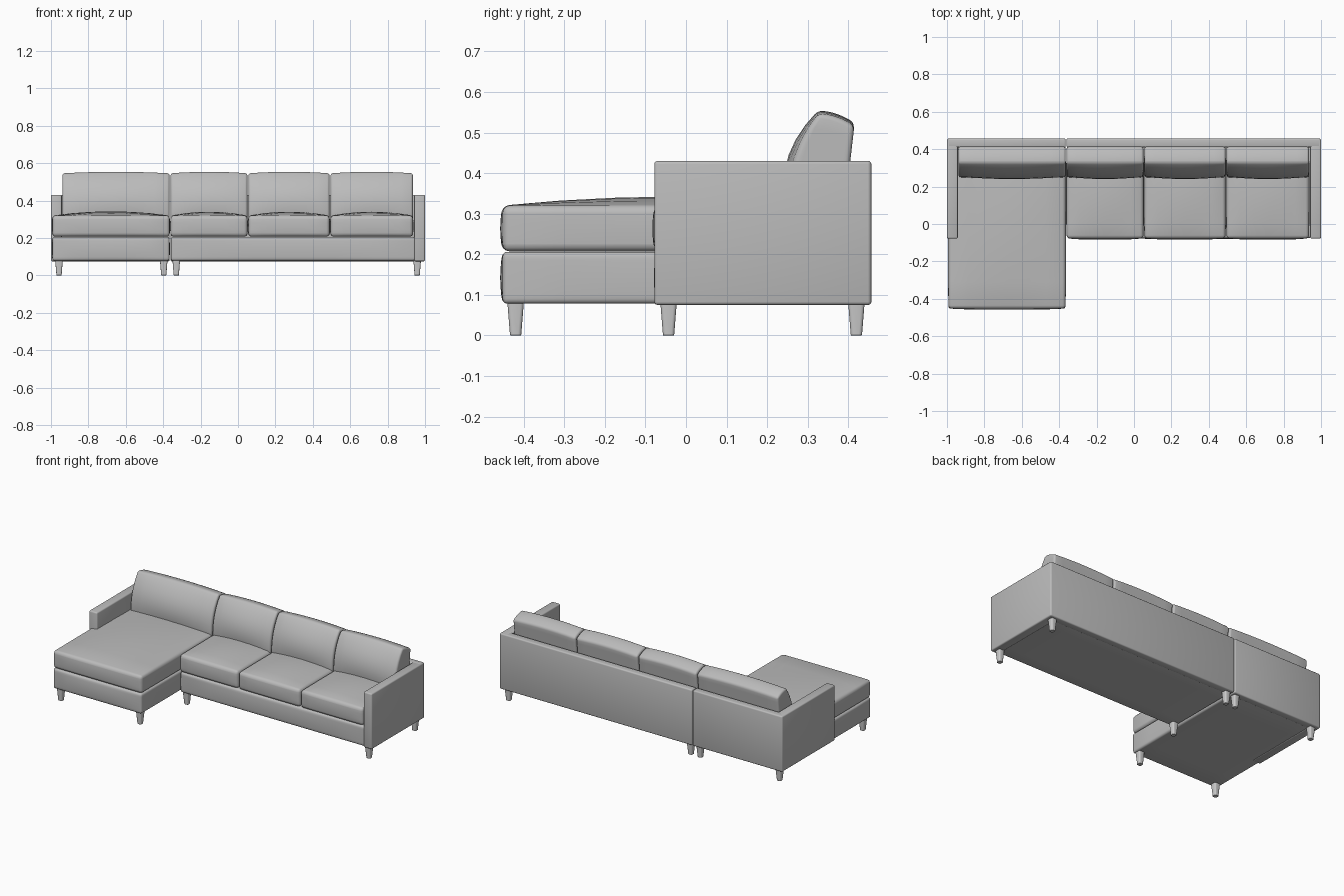
import bpy
import bmesh
from math import radians, pi
from mathutils import Matrix

if "Cube" in bpy.data.objects:
    bpy.data.objects.remove(bpy.data.objects["Cube"], do_unlink=True)


def make_material(name, value):
    mat = bpy.data.materials.new(name)
    mat.use_nodes = True
    colour = (value, value, value, 1)
    mat.diffuse_color = colour
    mat.node_tree.nodes["Principled BSDF"].inputs["Base Color"].default_value = colour
    return mat


FABRIC = make_material("grey fabric", 0.5)
LEG = make_material("pale grey legs", 0.6)


def finish(name, bm, mat, bevel, segments=3):
    """Turn a bmesh into a smooth object with rounded edges."""
    mesh = bpy.data.meshes.new(name)
    bm.to_mesh(mesh)
    bm.free()
    mesh.materials.append(mat)
    obj = bpy.data.objects.new(name, mesh)
    bpy.context.collection.objects.link(obj)
    bpy.ops.object.select_all(action="DESELECT")
    bpy.context.view_layer.objects.active = obj
    obj.select_set(True)
    mod = obj.modifiers.new("soft edges", "BEVEL")
    mod.width = bevel
    mod.segments = segments
    mod.limit_method = "ANGLE"
    mod.angle_limit = radians(40)
    bpy.ops.object.modifier_apply(modifier=mod.name)
    bpy.ops.object.shade_smooth_by_angle(angle=radians(40))
    return obj


def block(name, xs, ys, zs, bevel=0.008, cuts=0, crown=0, bulge=0, shape=None):
    """Box between limits, optionally with a domed top and bulging sides."""
    bm = bmesh.new()
    bmesh.ops.create_cube(bm, size=2)
    if cuts:
        bmesh.ops.subdivide_edges(bm, edges=bm.edges[:], cuts=cuts, use_grid_fill=True)
    for v in bm.verts:
        u, s, w = v.co
        x, y, z = (lo + (hi - lo) * (c + 1) / 2
                   for c, (lo, hi) in zip((u, s, w), (xs, ys, zs)))
        if shape:
            y, z = shape(u, s, w, z)
        else:
            y += bulge * s * (1 - u ** 4) * (1 - w * w)
            x += bulge * u * (1 - s ** 4) * (1 - w * w) / 2
            z += crown * max(w, 0) * (1 - u * u) * (1 - s * s)
        v.co = x, y, z
    return finish(name, bm, FABRIC, bevel)


def leaning(u, s, w, z):
    """Back cushion profile: front sweeps backward, top slopes down to the rear."""
    h = (w + 1) / 2
    front = 0.25 + 0.075 * h ** 2.5 - 0.016 * (1 - u * u) * (1 - w * w)
    rear = 0.39 + 0.025 * h
    t = (s + 1) / 2
    dome = 0.008 * h * (1 - u * u)
    return front + (rear - front) * t, z - 0.03 * h * t * t + dome


# Frames: back panels, arms and bases
SPLIT = -0.363
BODY = (0.075, 0.43)
block("chaise_back", (-0.998, SPLIT - 0.002), (0.41, 0.457), BODY)
block("sofa_back", (SPLIT + 0.002, 0.998), (0.41, 0.457), BODY)
block("right_arm", (-1, -0.942), (-0.078, 0.456), BODY)
block("left_arm", (0.942, 1), (-0.078, 0.456), BODY)
BASE = (0.078, 0.206)
block("chaise_base", (-0.992, SPLIT - 0.004), (-0.452, 0.43), BASE, 0.012, 5, bulge=0.006)
block("sofa_base", (SPLIT + 0.004, 0.95), (-0.074, 0.43), BASE, 0.012, 5, bulge=0.005)

# Seat cushions
SEAT = (0.207, 0.32)
block("chaise_cushion", (-0.992, SPLIT - 0.003), (-0.452, 0.4), SEAT,
      0.017, 5, crown=0.022, bulge=0.006)
edges = [SPLIT, 0.053, 0.492, 0.938]
for i, (a, b) in enumerate(zip(edges, edges[1:])):
    block(f"seat_cushion_{i + 1}", (a + 0.003, b - 0.003), (-0.077, 0.4), SEAT,
          0.017, 5, crown=0.02, bulge=0.006)

# Back cushions
edges = [-0.942] + edges
for i, (a, b) in enumerate(zip(edges, edges[1:])):
    block(f"back_cushion_{i + 1}", (a + 0.003, b - 0.003), (0, 1), (0.3, 0.546),
          0.014, 6, shape=leaning)


# Tapered legs
def leg(name, x, y):
    bm = bmesh.new()
    bmesh.ops.create_cone(bm, cap_ends=True, segments=4, radius1=0.0195, radius2=0.0285,
                          depth=0.08, matrix=Matrix.Translation((x, y, 0.04))
                          @ Matrix.Rotation(pi / 4, 4, "Z"))
    bm.normal_update()
    uprights = [e for e in bm.edges if abs(e.verts[0].co.z - e.verts[1].co.z) > 0.01]
    bmesh.ops.bevel(bm, geom=uprights, offset=0.008, segments=3, profile=0.5,
                    affect="EDGES")
    finish(name, bm, LEG, 0.001, 1)


for part, xs, front in (("chaise", (-0.957, -0.397), -0.42), ("sofa", (-0.33, 0.958), -0.043)):
    for side, x in zip(("right", "left"), xs):
        leg(f"{part}_front_{side}_leg", x, front)
        leg(f"{part}_back_{side}_leg", x, 0.42)
